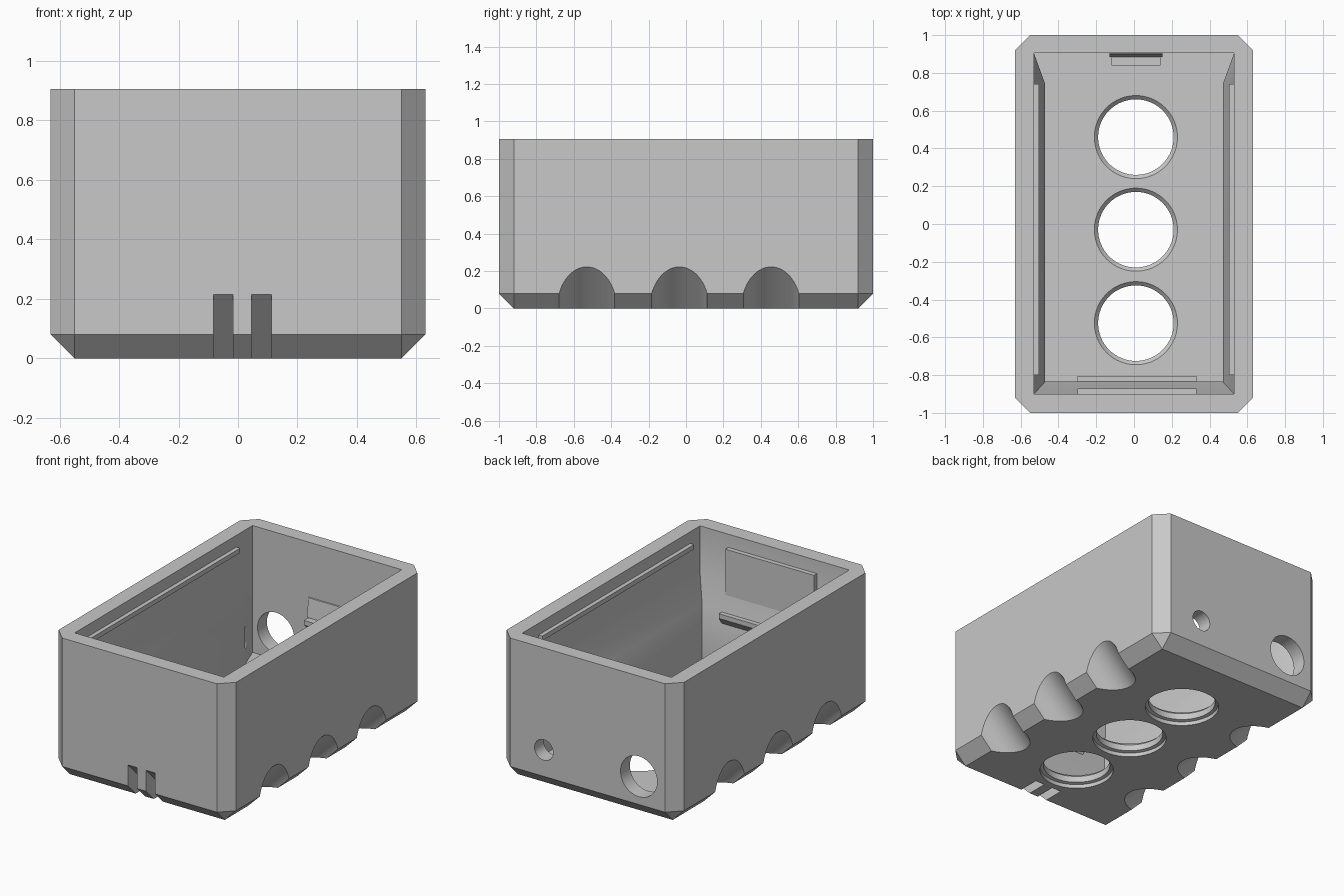
import bpy, bmesh, math
from mathutils import Matrix, Vector

old = bpy.data.objects.get("Cube")
if old:
    bpy.data.objects.remove(old, do_unlink=True)

grey = bpy.data.materials.new("light_grey")
grey.use_nodes = True
grey.diffuse_color = (0.58, 0.58, 0.58, 1)
grey.node_tree.nodes["Principled BSDF"].inputs["Base Color"].default_value = (0.58, 0.58, 0.58, 1)


def finish(name, bm):
    bmesh.ops.recalc_face_normals(bm, faces=bm.faces)
    mesh = bpy.data.meshes.new(name)
    bm.to_mesh(mesh)
    bm.free()
    mesh.materials.append(grey)
    obj = bpy.data.objects.new(name, mesh)
    bpy.context.collection.objects.link(obj)
    return obj


def loft(name, rings):
    """Closed solid through rings with equal point counts."""
    bm = bmesh.new()
    loops = [[bm.verts.new(p) for p in ring] for ring in rings]
    n = len(loops[0])
    for a, b in zip(loops, loops[1:]):
        for i in range(n):
            j = (i + 1) % n
            bm.faces.new((a[i], a[j], b[j], b[i]))
    bm.faces.new(loops[0][::-1])
    bm.faces.new(loops[-1])
    bmesh.ops.triangulate(bm, faces=[f for f in bm.faces if len(f.verts) == 4])
    return finish(name, bm)


def cylinder(name, centre, radius, depth, rotation):
    bm = bmesh.new()
    bmesh.ops.create_cone(bm, cap_ends=True, segments=64, radius1=radius, radius2=radius,
                          depth=depth, matrix=Matrix.Translation(centre) @ rotation)
    return finish(name, bm)


def prism(name, profile, x0, x1):
    """Extrude a (y, z) profile along x."""
    return loft(name, [[(x, y, z) for y, z in profile] for x in (x0, x1)])


def block(name, x0, x1, y0, y1, z0, z1):
    return prism(name, [(y0, z0), (y1, z0), (y1, z1), (y0, z1)], x0, x1)


# Outer body: chamfered corners and chamfered bottom edge
W, L, H, C = 0.63, 1.0, 0.905, 0.08
bm = bmesh.new()
for sx in (-1, 1):
    for sy in (-1, 1):
        bm.verts.new((sx * (W - C), sy * (L - C), 0))
        for z in (C, H):
            bm.verts.new((sx * W, sy * (L - C), z))
            bm.verts.new((sx * (W - C), sy * L, z))
bmesh.ops.convex_hull(bm, input=bm.verts)
bmesh.ops.dissolve_limit(bm, angle_limit=0.01, verts=bm.verts, edges=bm.edges)
body = finish("box_body", bm)

cutters = []


# Cavity: straight upper walls, sloped shoulder, narrower lower part
def cavity_ring(half, front, z):
    right = [(0.53, 0.905), (half, 0.74), (half, front)]
    return [(x, y, z) for x, y in right + [(-x, y) for x, y in right[::-1]]]


cutters.append(loft("cavity_cutter", [
    cavity_ring(0.47, -0.835, 0.09), cavity_ring(0.47, -0.835, 0.44),
    cavity_ring(0.53, -0.9, 0.6), cavity_ring(0.53, -0.9, 1.0)]))

# Three floor holes with flared rims, and scooped dents along both sides
for y in (-0.525, -0.03, 0.46):
    rings = [[(0.01 + r * math.cos(math.tau * i / 64), y + r * math.sin(math.tau * i / 64), z)
              for i in range(64)]
             for r, z in ((0.22, -0.05), (0.22, 0.025), (0.2, 0.03),
                          (0.2, 0.07), (0.22, 0.09), (0.22, 0.13))]
    cutters.append(loft("floor_hole_cutter", rings))
    for side in (-1, 1):
        centre = Vector((side * 0.632, y - 0.005, -0.002))
        cutters.append(cylinder("side_dent_cutter", centre, 0.16, 1.0,
                                Matrix.Rotation(side * math.pi / 4, 4, "Y")))

# Two round holes in the back wall
for x, z, r in ((0.31, 0.25, 0.066), (-0.365, 0.26, 0.13)):
    cutters.append(cylinder("back_hole_cutter", (x, 1.0, z), r, 0.5,
                            Matrix.Rotation(math.pi / 2, 4, "X")))

# Two sloping slots in the front wall
for x in (-0.05, 0.079):
    cutters.append(prism("front_slot_cutter", [(-1.1, 0.315), (-0.735, -0.05), (-1.1, -0.05)],
                         x - 0.033, x + 0.033))

# Apply every cut, then remove the cutters
bpy.context.view_layer.objects.active = body
for cutter in cutters:
    cutter.hide_render = True
    mod = body.modifiers.new("cut", "BOOLEAN")
    mod.operation = "DIFFERENCE"
    mod.solver = "EXACT"
    mod.object = cutter
    bpy.ops.object.modifier_apply(modifier=mod.name)
for cutter in cutters:
    bpy.data.objects.remove(cutter, do_unlink=True)

# Retaining ribs inside the side walls
for side, label in ((1, "left"), (-1, "right")):
    block(label + "_upper_rib", *sorted((side * 0.503, side * 0.54)), -0.8, 0.74, 0.8, 0.83)

# Front wall panel and its ledge with a tapered underside
block("front_panel", -0.3, 0.33, -0.91, -0.87, 0.43, 0.82)
prism("front_ledge", [(-0.91, 0.43), (-0.805, 0.43), (-0.805, 0.4), (-0.84, 0.35), (-0.91, 0.35)],
      -0.3, 0.33)

# Back wall ledge and the wedge above it
prism("back_ledge", [(0.92, 0.43), (0.84, 0.43), (0.84, 0.4), (0.92, 0.33)], -0.12, 0.14)
prism("back_wedge", [(0.92, 0.43), (0.885, 0.43), (0.9, 0.55), (0.92, 0.56)], -0.13, 0.15)

# Smooth the round cuts, keep the edges crisp
bpy.ops.object.select_all(action="DESELECT")
body.select_set(True)
bpy.ops.object.shade_smooth_by_angle(angle=math.radians(25))
